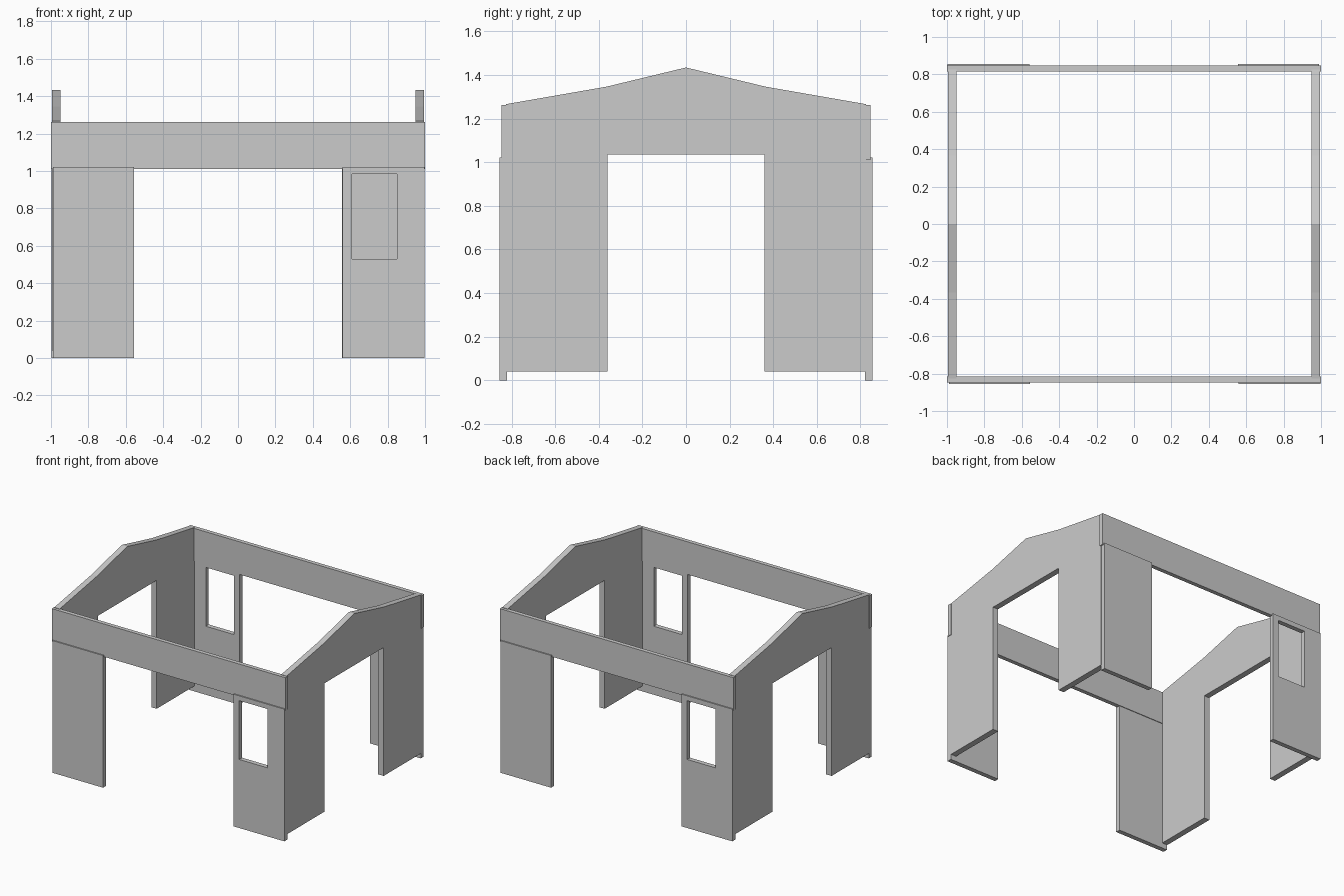
import bpy, bmesh
from mathutils import Matrix

if "Cube" in bpy.data.objects:
    bpy.data.objects.remove(bpy.data.objects["Cube"])


def prism(name, outline, place, depth):
    """Extrude a flat outline; place(u, v) gives its 3D start, depth its direction vector."""
    bm = bmesh.new()
    face = bm.faces.new([bm.verts.new(place(u, v)) for u, v in outline])
    ext = bmesh.ops.extrude_face_region(bm, geom=[face])
    verts = [g for g in ext["geom"] if isinstance(g, bmesh.types.BMVert)]
    bmesh.ops.translate(bm, verts=verts, vec=depth)
    bmesh.ops.recalc_face_normals(bm, faces=bm.faces)
    mesh = bpy.data.meshes.new(name)
    bm.to_mesh(mesh)
    bm.free()
    obj = bpy.data.objects.new(name, mesh)
    bpy.context.collection.objects.link(obj)
    return obj


def rect(u0, u1, v0, v1):
    return [(u0, v0), (u1, v0), (u1, v1), (u0, v1)]


def front_slab(name, outline, y0, y1):
    return prism(name, outline, lambda x, z: (x, y0, z), (0, y1 - y0, 0))


# Gable wall outline: doorway in the middle, double-pitched roof line on top
half = [(0.36, 1.034), (0.36, 0.041), (0.825, 0.041), (0.825, 1.266), (0.365, 1.346)]
gable = half + [(0, 1.434)] + [(-y, z) for y, z in reversed(half)]

# Window wall outline: a frame joined by a seamless bridge below the opening
wx0, wx1, wz0, wz1 = 0.61, 0.85, 0.53, 0.985
px0, px1, pz1 = 0.56, 0.996, 1.022

# The two halves are the same set turned half a circle about z
for side, turn in (("front", 0.0), ("back", 3.141592653589793)):
    parts = [
        prism(side + "_gable_wall", gable, lambda y, z: (0.948, y, z), (0.046, 0, 0)),
        front_slab(side + "_eave_beam", rect(-1, 1, 1.01, 1.263), -0.847, -0.815),
        front_slab(side + "_plain_wall", rect(-0.99, -0.555, 0, pz1), -0.856, -0.82),
    ]

    # Window wall with its opening cut through
    wall = front_slab(side + "_window_wall", rect(px0, px1, 0, pz1), -0.856, -0.82)
    cutter = front_slab(side + "_window_cutter", rect(wx0, wx1, wz0, wz1), -0.95, -0.7)
    cut = wall.modifiers.new("window", "BOOLEAN")
    cut.operation = "DIFFERENCE"
    cut.solver = "EXACT"
    cut.object = cutter
    cutter.hide_render = True
    cutter.hide_viewport = True
    parts += [wall, cutter]

    for obj in parts:
        obj.data.transform(Matrix.Rotation(turn, 4, "Z"))
